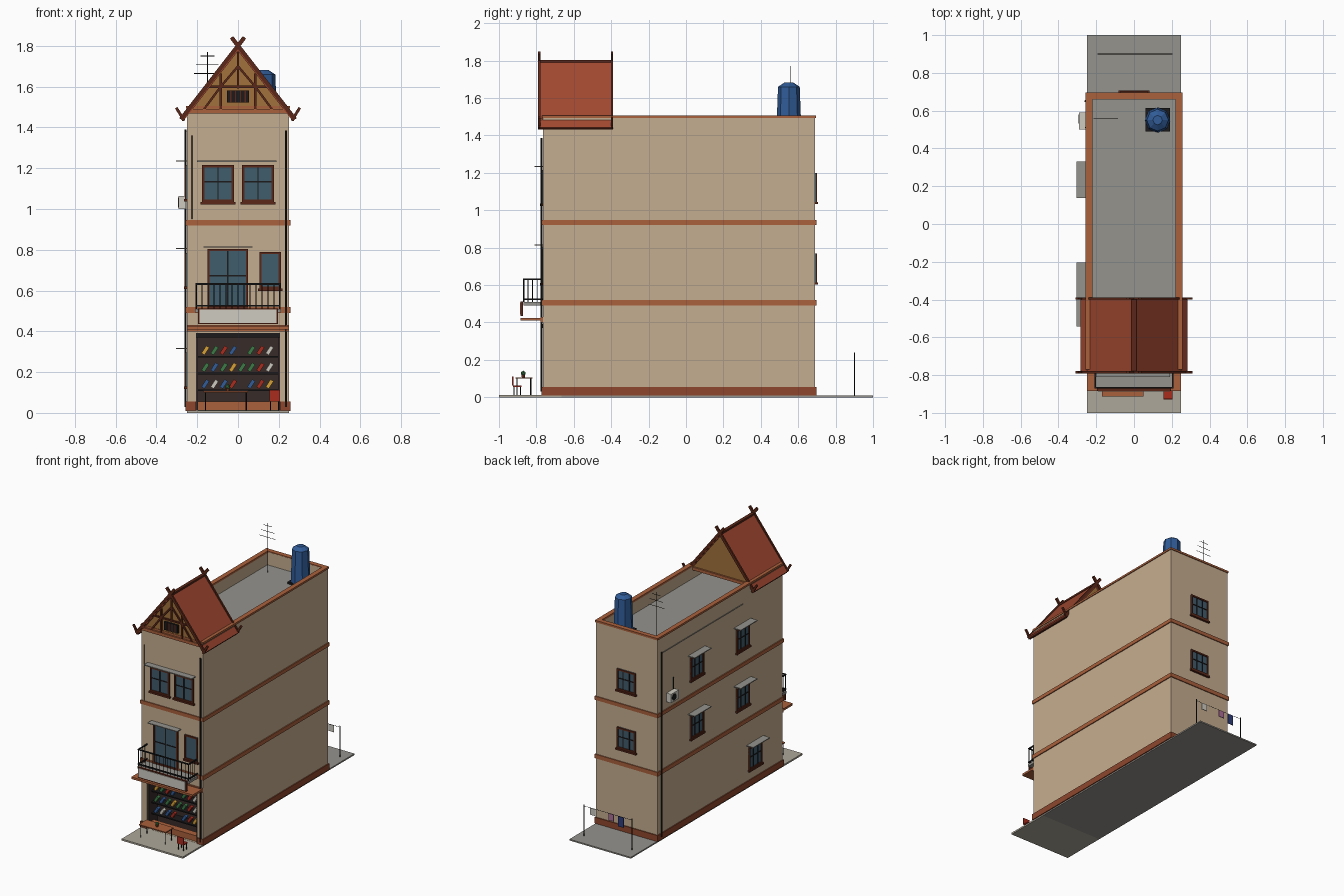
import bpy, random
from mathutils import Vector

if "Cube" in bpy.data.objects:
    bpy.data.objects.remove(bpy.data.objects["Cube"])

random.seed(4)
MATS = {}

def mat(name, r, g, b):
    m = bpy.data.materials.new(name)
    m.diffuse_color = [(c / 255) ** 2.2 for c in (r, g, b)] + [1]
    m.use_nodes = True
    m.node_tree.nodes["Principled BSDF"].inputs["Base Color"].default_value = m.diffuse_color
    MATS[name] = m

for row in [("wall", 196, 172, 142), ("brick", 140, 72, 48), ("band", 168, 96, 62), ("trim", 92, 44, 30),
            ("tile", 160, 74, 52), ("gable", 160, 112, 62), ("glass", 66, 92, 108), ("dark", 34, 32, 32),
            ("inside", 58, 48, 46), ("concrete", 148, 146, 140), ("pavement", 172, 166, 152),
            ("pale", 206, 202, 192), ("blue", 52, 92, 150), ("red", 168, 48, 36), ("green", 62, 122, 72),
            ("yellow", 214, 160, 56), ("pink", 170, 110, 150), ("navy", 50, 64, 120)]:
    mat(*row)

def mesh(name, verts, faces, m):
    me = bpy.data.meshes.new(name)
    me.from_pydata(verts, [], faces)
    ob = bpy.data.objects.new(name, me)
    bpy.context.collection.objects.link(ob)
    if m:
        me.materials.append(MATS[m])
    return ob

def prism(name, pts, y0, y1, m):
    # xz outline (anticlockwise seen from the front) extruded along y
    n = len(pts)
    v = [(x, y, z) for y in (y0, y1) for x, z in pts]
    f = [list(range(n)), list(range(2 * n - 1, n - 1, -1))]
    f += [[i, n + i, n + (i + 1) % n, (i + 1) % n] for i in range(n)]
    return mesh(name, v, f, m)

def box(name, x0, x1, y0, y1, z0, z1, m):
    return prism(name, [(x0, z0), (x1, z0), (x1, z1), (x0, z1)], y0, y1, m)

def beam(name, p, q, w, y0, y1, m):
    p, q = Vector(p), Vector(q)
    d = (q - p).normalized() * w / 2
    s = Vector((-d.y, d.x))
    return prism(name, [p - s, q - s, q + s, p + s], y0, y1, m)

def rod(name, p, q, r, m, sides=6, r2=None):
    p, q = Vector(p), Vector(q)
    bpy.ops.mesh.primitive_cone_add(vertices=sides, radius1=r, radius2=r if r2 is None else r2,
                                    depth=(q - p).length, location=(p + q) / 2,
                                    rotation=(q - p).to_track_quat('Z', 'Y').to_euler())
    ob = bpy.context.object
    ob.name = name
    ob.data.materials.append(MATS[m])
    return ob

F, B, W = -0.765, 0.69, 0.25   # front face, back face, half width

# ground slabs
box("front_pavement", -W, W, -1, F + .1, 0, .012, "pavement")
box("back_yard", -W, W, F + .1, 1, 0, .01, "concrete")

# building body with shop opening and sunken roof
body = box("building_walls", -W, W, F, B, .01, 1.5, "wall")
for nm, b in [("shop_cutter", (-.205, .205, F - .1, -.64, .013, .39)),
              ("roof_cutter", (-.222, .222, F + .03, B - .03, 1.4, 1.7))]:
    c = box(nm, *b, None)
    c.hide_render = True
    c.hide_set(True)
    mod = body.modifiers.new(nm, 'BOOLEAN')
    mod.object, mod.operation, mod.solver = c, 'DIFFERENCE', 'EXACT'
box("roof_deck", -.222, .222, F + .03, B - .03, 1.395, 1.405, "concrete")

# floor bands, plinth and parapet cap: frames around the walls
def ring(name, z0, z1, m, o=.007, t=.012, front=True):
    for s in (-1, 1):
        a, b = sorted((s * (W + o), s * (W + o - t)))
        box(name + "_side", a, b, F - o, B + o, z0, z1, m)
    box(name + "_back", -W - o, W + o, B + o - t, B + o, z0, z1, m)
    if front:
        box(name + "_front", -W - o, W + o, F - o, F - o + t, z0, z1, m)

ring("lower_band", .49, .52, "band")
ring("upper_band", .92, .947, "band")
ring("parapet_cap", 1.492, 1.506, "band", .006, .035)
ring("plinth", .01, .055, "brick", front=False)
for s in (-1, 1):
    a, b = sorted((s * .205, s * (W + .007)))
    box("plinth_pier", a, b, F - .007, F, .01, .055, "brick")

# shop interior with shelves and goods
box("shop_back", -.205, .205, -.66, -.645, .013, .39, "inside")
for s in (-1, 1):
    box("shop_side", s * .2 - .005, s * .2 + .005, F + .005, -.645, .013, .39, "inside")
box("shop_ceiling", -.205, .205, F + .005, -.645, .38, .392, "inside")
box("shop_counter", -.195, .195, -.75, -.7, .012, .055, "band")
goods = ["blue", "yellow", "green", "pale", "red"]
for z in (.115, .197, .28):
    box("shelf", -.195, .195, -.73, -.66, z - .008, z, "dark")
    for i in range(8):
        x = -.16 + i * .045
        if random.random() < .85:
            beam("goods", (x - .012, z + .008), (x + .012, z + .045), .018, -.725, -.70, random.choice(goods))
box("shutter_box", -.205, .205, F - .004, F + .03, .37, .392, "dark")

# shop canopy, lintel and blank sign board
box("shop_lintel", -W, W, F - .012, F, .4, .43, "band")
box("shop_canopy", -W, W, -.885, F, .41, .425, "band")
box("sign_frame", -.197, .197, -.884, -.872, .435, .513, "trim")
box("sign_board", -.19, .19, -.888, -.883, .442, .506, "pale")

# balcony with railing
box("balcony_floor", -.21, .21, -.87, F, .492, .51, "concrete")
for z in (.525, .632):
    box("front_rail", -.209, .209, -.871, -.863, z - .004, z + .004, "dark")
    for s in (-1, 1):
        box("side_rail", s * .205 - .004, s * .205 + .004, -.867, F, z - .004, z + .004, "dark")
for i in range(15):
    x = -.205 + i * .41 / 14
    rod("baluster", (x, -.867, .51), (x, -.867, .632), .004 if i in (0, 14) else .0022, "dark", 4)
for s in (-1, 1):
    for y in (-.845, -.82, -.795):
        rod("side_baluster", (s * .205, y, .51), (s * .205, y, .632), .0022, "dark", 4)

# windows: u runs along the wall, d stands out from it
def window(side, u0, u1, z0, z1, bars=1, sill=True, cross=True):
    def wb(name, a, b, d0, d1, c, e, m):
        if side == "front":
            box(name, a, b, F - d1, F - d0, c, e, m)
        elif side == "back":
            box(name, a, b, B + d0, B + d1, c, e, m)
        else:
            box(name, -W - d1, -W - d0, a, b, c, e, m)
    t = .011
    wb("window_glass", u0, u1, -.002, .004, z0, z1, "glass")
    for a, b in ((u0, u0 + t), (u1 - t, u1)):
        wb("window_jamb", a, b, 0, .011, z0, z1, "trim")
    for c, e in ((z0, z0 + t), (z1 - t, z1)):
        wb("window_rail", u0 + t, u1 - t, 0, .011, c, e, "trim")
    for i in range(bars):
        u = u0 + (u1 - u0) * (i + 1) / (bars + 1)
        wb("window_mullion", u - .003, u + .003, 0, .009, z0 + t, z1 - t, "dark")
    if cross:
        zm = z0 + (z1 - z0) * .55
        wb("window_crossbar", u0 + t, u1 - t, 0, .008, zm - .003, zm + .003, "dark")
    if sill:
        wb("window_sill", u0 - .008, u1 + .008, 0, .016, z0 - .012, z0, "trim")

window("front", -.15, .05, .51, .805, sill=False)
window("front", .105, .21, .61, .79, bars=0, cross=False)
for s in (-1, 1):
    window("front", s * .098 - .078, s * .098 + .078, 1.035, 1.215)
box("door_canopy", -.17, .07, -.81, F, .811, .817, "concrete")
box("window_canopy", -.2, .19, -.81, F, 1.23, 1.237, "concrete")
for z in (1.045, .615):
    window("back", -.075, .075, z, z + .155, 2)
for y, z in ((.235, 1.05), (.235, .62), (-.3, 1.05), (-.3, .62), (-.445, .13)):
    window("left", y - .075, y + .075, z, z + .165, 2)
    box("side_canopy", -.305, -W, y - .097, y + .097, z + .183, z + .189, "concrete")

# gable roof over the front
Y0, Y1 = -.785, -.395
prism("gable_body", [(-.245, 1.475), (.245, 1.475), (0, 1.775)], -.768, -.405, "gable")
for s in (-1, 1):
    prism("roof_slope", [(0, 1.775), (s * .267, 1.433), (s * .282, 1.443), (0, 1.80)][::s], Y0, Y1, "tile")
    box("eave_board", s * .268 - .006, s * .268 + .006, Y0, Y1, 1.432, 1.452, "trim")
    for y in (Y0 - .006, Y1 - .006):
        beam("barge_board", (s * .28, 1.44), (-s * .032, 1.842), .02, y, y + .012, "trim")
        beam("eave_hook", (s * .265, 1.435), (s * .303, 1.497), .014, y, y + .012, "trim")
box("ridge_cap", -.012, .012, Y0, Y1, 1.79, 1.803, "trim")
for y in (-.779, -.405):
    box("gable_tie_beam", -.25, .25, y, y + .012, 1.468, 1.49, "band")

# timber framing and vent on the gable front
def timber(p, q):
    beam("gable_timber", p, q, .011, -.777, -.766, "trim")
timber((-.14, 1.6), (.14, 1.6))
timber((0, 1.59), (0, 1.77))
for s in (-1, 1):
    timber((s * .085, 1.485), (s * .085, 1.665))
    timber((s * .085, 1.6), (0, 1.7))
    timber((s * .17, 1.485), (s * .085, 1.6))
box("gable_vent", -.055, .055, -.782, -.766, 1.522, 1.582, "dark")
for i in range(4):
    x = -.036 + i * .024
    box("vent_slat", x - .003, x + .003, -.785, -.78, 1.522, 1.582, "trim")

# water tank on the roof
box("tank_base", .06, .19, .49, .615, 1.405, 1.42, "dark")
rod("water_tank", (.125, .55, 1.42), (.125, .55, 1.66), .067, "blue", 8, .058)
rod("tank_lid", (.125, .55, 1.66), (.125, .55, 1.682), .058, "blue", 8, .025)

# aerial
rod("aerial_mast", (-.15, .56, 1.405), (-.15, .56, 1.77), .0025, "dark")
for z, h in ((1.75, .035), (1.708, .055), (1.665, .065)):
    rod("aerial_bar", (-.15 - h, .56, z), (-.15 + h, .56, z), .0018, "dark", 4)

# downpipes and wall cable
rod("front_downpipe", (.235, F - .008, .03), (.235, F - .008, 1.385), .006, "dark")
rod("back_downpipe", (-.257, .65, .03), (-.257, .65, 1.39), .006, "dark")
rod("wall_cable", (-.253, .65, 1.38), (-.253, -.3, 1.38), .003, "concrete", 4)
rod("front_cable", (-.225, F - .003, .95), (-.225, F - .003, 1.36), .002, "dark", 4)

# air conditioner on the left wall
box("ac_unit", -.292, -.255, .5, .59, 1.0, 1.065, "pale")
rod("ac_fan", (-.292, .555, 1.032), (-.295, .555, 1.032), .024, "dark", 12)
rod("ac_pipe", (-.255, .51, 1.06), (-.255, .51, 1.15), .004, "dark")

# pavement table, plant and chair
box("table_top", -.17, .05, -.912, -.82, .1, .107, "band")
for x in (-.16, .04):
    for y in (-.903, -.83):
        rod("table_leg", (x, y, .012), (x, y, .1), .003, "dark", 4)
rod("plant_pot", (-.05, -.87, .107), (-.05, -.87, .12), .008, "brick", 8, .011)
bpy.ops.mesh.primitive_ico_sphere_add(subdivisions=1, radius=.014, location=(-.05, -.87, .128))
bpy.context.object.name = "plant_leaves"
bpy.context.object.data.materials.append(MATS["green"])
box("chair_seat", .155, .205, -.925, -.88, .056, .064, "red")
box("chair_back", .155, .205, -.93, -.923, .064, .112, "red")
for x in (.16, .2):
    for y in (-.92, -.885):
        rod("chair_leg", (x, y, .012), (x, y, .057), .003, "dark", 4)

# washing line in the yard
for x in (-.19, .2):
    rod("line_post", (x, .9, .01), (x, .9, .24), .003, "dark")
rod("washing_line", (-.19, .9, .23), (.2, .9, .23), .0015, "dark", 4)
for x, h, m in ((.13, .05, "pale"), (-.02, .05, "pink"), (-.1, .075, "navy")):
    box("laundry", x - .022, x + .022, .898, .902, .23 - h, .23, m)
